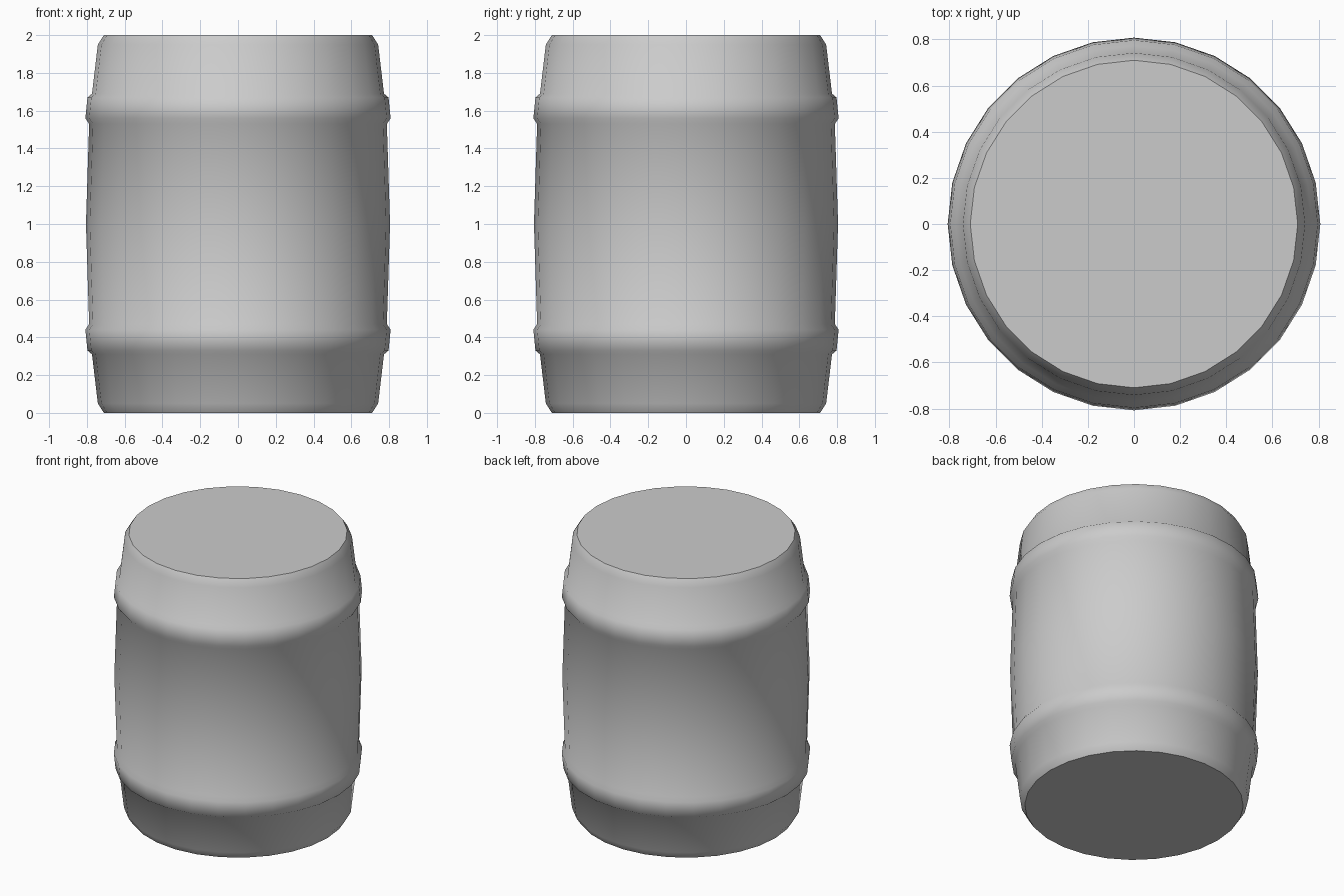
import bpy
import bmesh
import math

if "Cube" in bpy.data.objects:
    bpy.data.objects.remove(bpy.data.objects["Cube"], do_unlink=True)

SIDES = 28

# Single grey paint
grey = bpy.data.materials.new("barrel_grey")
grey.use_nodes = True
colour = (0.6, 0.6, 0.6, 1)
grey.diffuse_color = colour
grey.node_tree.nodes["Principled BSDF"].inputs["Base Color"].default_value = colour

# Lower half profile (radius, height): rim chamfer, flared wall, raised hoop, bulge
lower = [(0.71, 0), (0.742, 0.05), (0.773, 0.31), (0.797, 0.33),
         (0.808, 0.44), (0.788, 0.47), (0.805, 1)]
profile = lower + [(r, 2 - z) for r, z in reversed(lower[:-1])]

# Lathe the profile into rings and close both ends
bm = bmesh.new()
rings = []
for r, z in profile:
    angles = [math.tau * i / SIDES for i in range(SIDES)]
    rings.append([bm.verts.new((r * math.cos(a), r * math.sin(a), z)) for a in angles])
for a, b in zip(rings, rings[1:]):
    for i in range(SIDES):
        j = (i + 1) % SIDES
        bm.faces.new((a[i], a[j], b[j], b[i]))
bm.faces.new(rings[0][::-1])
bm.faces.new(rings[-1])

mesh = bpy.data.meshes.new("barrel_body")
bm.to_mesh(mesh)
bm.free()
mesh.materials.append(grey)
barrel = bpy.data.objects.new("barrel_body", mesh)
bpy.context.collection.objects.link(barrel)

# Smooth wall with crisp end caps
bpy.ops.object.select_all(action="DESELECT")
barrel.select_set(True)
bpy.context.view_layer.objects.active = barrel
bpy.ops.object.shade_smooth_by_angle(angle=math.radians(55))
